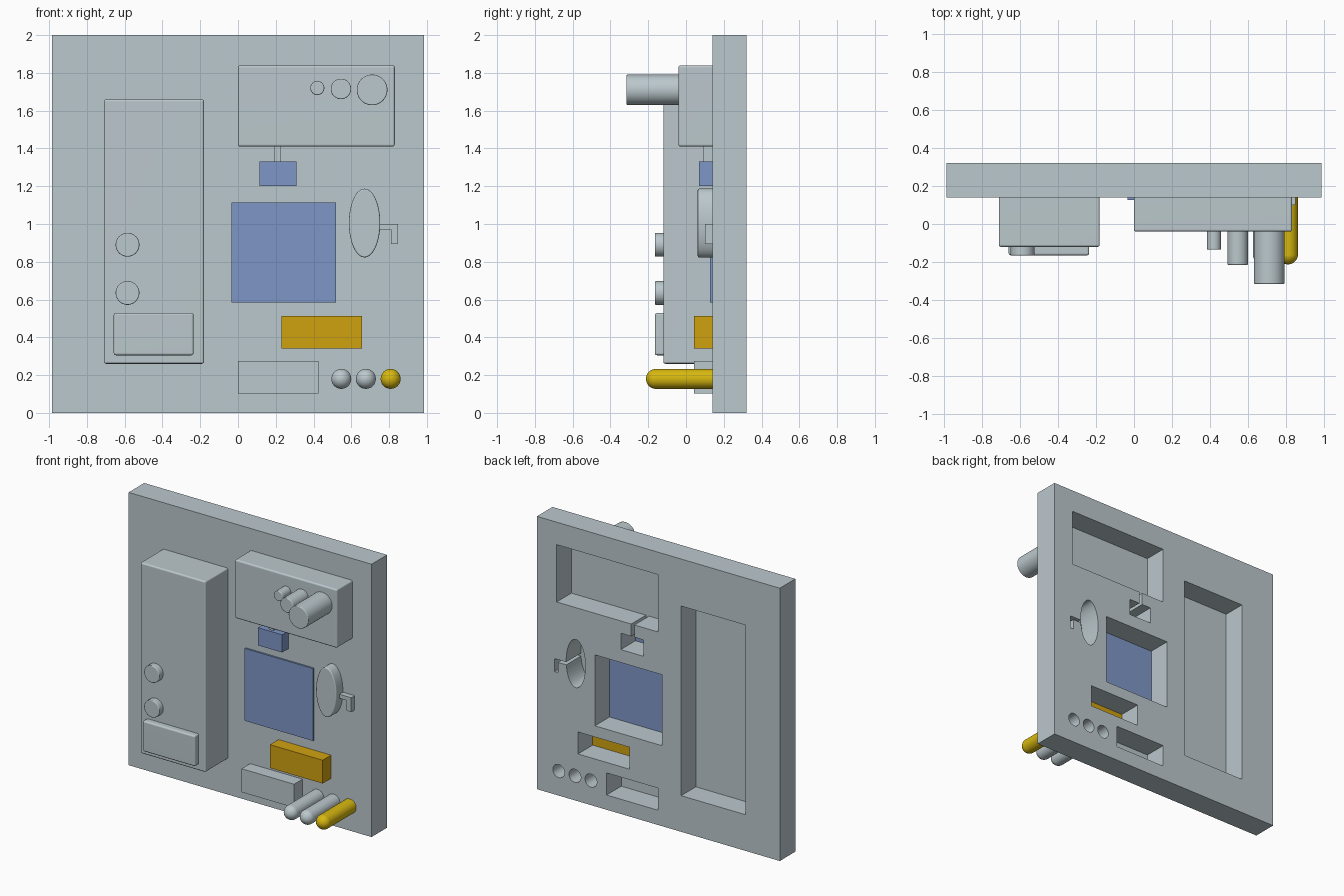
import bpy
import bmesh
from math import pi, radians
from mathutils import Matrix, Vector

cube = bpy.data.objects.get("Cube")
if cube:
    bpy.data.objects.remove(cube, do_unlink=True)

FRONT, BACK = 0.14, 0.32      # faces of the wall panel
SEAT = FRONT + 0.01           # how far parts sit into the panel
GAP = 0.005                   # openings are slightly smaller than parts
cutters = []


def material(name, rgb):
    m = bpy.data.materials.new(name)
    m.use_nodes = True
    colour = (*rgb, 1)
    m.diffuse_color = colour
    m.node_tree.nodes["Principled BSDF"].inputs["Base Color"].default_value = colour
    return m


grey = material("cool grey", (0.5, 0.58, 0.61))
blue = material("screen blue", (0.21, 0.31, 0.57))
amber = material("amber", (0.63, 0.36, 0.005))
yellow = material("yellow", (0.68, 0.48, 0.005))


def finish(name, bm, mat, bevel=0, back=None, smooth=False, rim_only=False):
    """Round the edges away from the back, then make the object."""
    if bevel:
        def wanted(e):
            ys = [v.co.y for v in e.verts]
            if rim_only:
                return max(ys) < back - 1e-4
            return min(ys) < back - 1e-4
        bmesh.ops.bevel(bm, geom=[e for e in bm.edges if wanted(e)], offset=bevel,
                        segments=3, profile=0.5, affect='EDGES')
    bmesh.ops.recalc_face_normals(bm, faces=bm.faces)
    me = bpy.data.meshes.new(name)
    bm.to_mesh(me)
    bm.free()
    me.materials.append(mat)
    ob = bpy.data.objects.new(name, me)
    bpy.context.collection.objects.link(ob)
    if bevel or smooth:
        bpy.ops.object.select_all(action='DESELECT')
        ob.select_set(True)
        bpy.context.view_layer.objects.active = ob
        bpy.ops.object.shade_smooth_by_angle(angle=radians(40))
        ob.modifiers.new("even_normals", 'WEIGHTED_NORMAL').keep_sharp = True
    return ob


def box(name, x, y, z, mat, bevel=0, hole=False):
    bm = bmesh.new()
    size = [b - a for a, b in (x, y, z)]
    mid = [(a + b) / 2 for a, b in (x, y, z)]
    bmesh.ops.create_cube(bm, size=1, matrix=Matrix.Translation(mid) @ Matrix.Diagonal((*size, 1)))
    ob = finish(name, bm, mat, bevel, y[1])
    if hole:
        cutters.append(box(name + "_cutter", (x[0] + GAP, x[1] - GAP), (0, 1),
                           (z[0] + GAP, z[1] - GAP), grey))
    return ob


def disc(name, x, z, rx, rz, y, mat, bevel=0, hole=False):
    """Round or oval rod pointing forward."""
    bm = bmesh.new()
    place = (Matrix.Translation((x, (y[0] + y[1]) / 2, z)) @ Matrix.Diagonal((rx, 1, rz, 1))
             @ Matrix.Rotation(pi / 2, 4, 'X'))
    bmesh.ops.create_cone(bm, cap_ends=True, segments=48, radius1=1, radius2=1,
                          depth=y[1] - y[0], matrix=place)
    ob = finish(name, bm, mat, bevel, y[1], True, rim_only=True)
    if hole:
        cutters.append(disc(name + "_cutter", x, z, rx - GAP, rz - GAP, (0, 1), grey))
    return ob


def capsule(name, x, z, r, tip, mat):
    """Rod with a domed front end."""
    bm = bmesh.new()
    bmesh.ops.create_uvsphere(bm, u_segments=32, v_segments=17, radius=r,
                              matrix=Matrix.Rotation(pi / 2, 4, 'X'))
    for v in bm.verts:
        v.co.y = SEAT if v.co.y > 0 else v.co.y + tip + r
        v.co += Vector((x, 0, z))
    finish(name, bm, mat, smooth=True)
    cutters.append(disc(name + "_cutter", x, z, r - GAP, r - GAP, (0, 1), grey))


# Wall panel
panel = box("wall_panel", (-0.985, 0.985), (FRONT, BACK), (0, 2), grey)

# Tall cabinet with two buttons and a raised plate
box("tall_cabinet", (-0.71, -0.18), (-0.12, SEAT), (0.26, 1.66), grey, 0.012, True)
for name, z in (("upper_button", 0.89), ("lower_button", 0.635)):
    disc(name, -0.585, z, 0.063, 0.063, (-0.165, -0.11), grey, 0.006)
box("cabinet_plate", (-0.658, -0.235), (-0.165, -0.11), (0.305, 0.53), grey, 0.012)

# Upper housing with three barrels of growing size
box("upper_housing", (0, 0.83), (-0.04, SEAT), (1.41, 1.84), grey, 0.012, True)
for name, x, z, r, tip in (("small_barrel", 0.42, 1.72, 0.037, -0.135),
                           ("middle_barrel", 0.545, 1.715, 0.054, -0.215),
                           ("large_barrel", 0.71, 1.71, 0.081, -0.315)):
    disc(name, x, z, r, r, (tip, -0.03), grey, 0.006)

# Connector and small screen under the housing
box("connector", (0.19, 0.225), (0.09, SEAT), (1.32, 1.42), grey)
cutters.append(box("connector_cutter", (0.195, 0.22), (0, 1), (1.3, 1.44), grey))
box("small_screen", (0.115, 0.31), (0.068, SEAT), (1.2, 1.33), blue, hole=True)

# Main screen
box("main_screen", (-0.035, 0.52), (0.127, SEAT), (0.585, 1.115), blue, hole=True)

# Oval dial with a bent handle
disc("oval_dial", 0.67, 1.005, 0.083, 0.182, (0.062, SEAT), grey, 0.008, True)
box("handle_arm", (0.72, 0.83), (0.1, SEAT), (0.97, 1.0), grey)
box("handle_grip", (0.81, 0.848), (0.1, SEAT), (0.895, 1.0), grey)
cutters.append(box("arm_cutter", (0.72, 0.83), (0, 1), (0.975, 0.995), grey))
cutters.append(box("grip_cutter", (0.815, 0.843), (0, 1), (0.9, 0.994), grey))

# Lower blocks
box("amber_block", (0.23, 0.657), (0.042, SEAT), (0.342, 0.513), amber, hole=True)
box("grey_block", (0, 0.425), (0.042, SEAT), (0.103, 0.275), grey, hole=True)

# Row of domed pegs
for name, x, mat in (("left_peg", 0.808, yellow), ("middle_peg", 0.677, grey),
                     ("right_peg", 0.547, grey)):
    capsule(name, x, 0.18, 0.053, -0.212, mat)

# Cut the openings behind every part
bpy.context.view_layer.objects.active = panel
for c in cutters:
    mod = panel.modifiers.new("opening", 'BOOLEAN')
    mod.operation, mod.solver, mod.object = 'DIFFERENCE', 'EXACT', c
    bpy.ops.object.modifier_apply(modifier=mod.name)
    bpy.data.objects.remove(c, do_unlink=True)
for p in panel.data.polygons:
    p.use_smooth = False
while len(panel.data.materials) > 1:
    panel.data.materials.pop()
